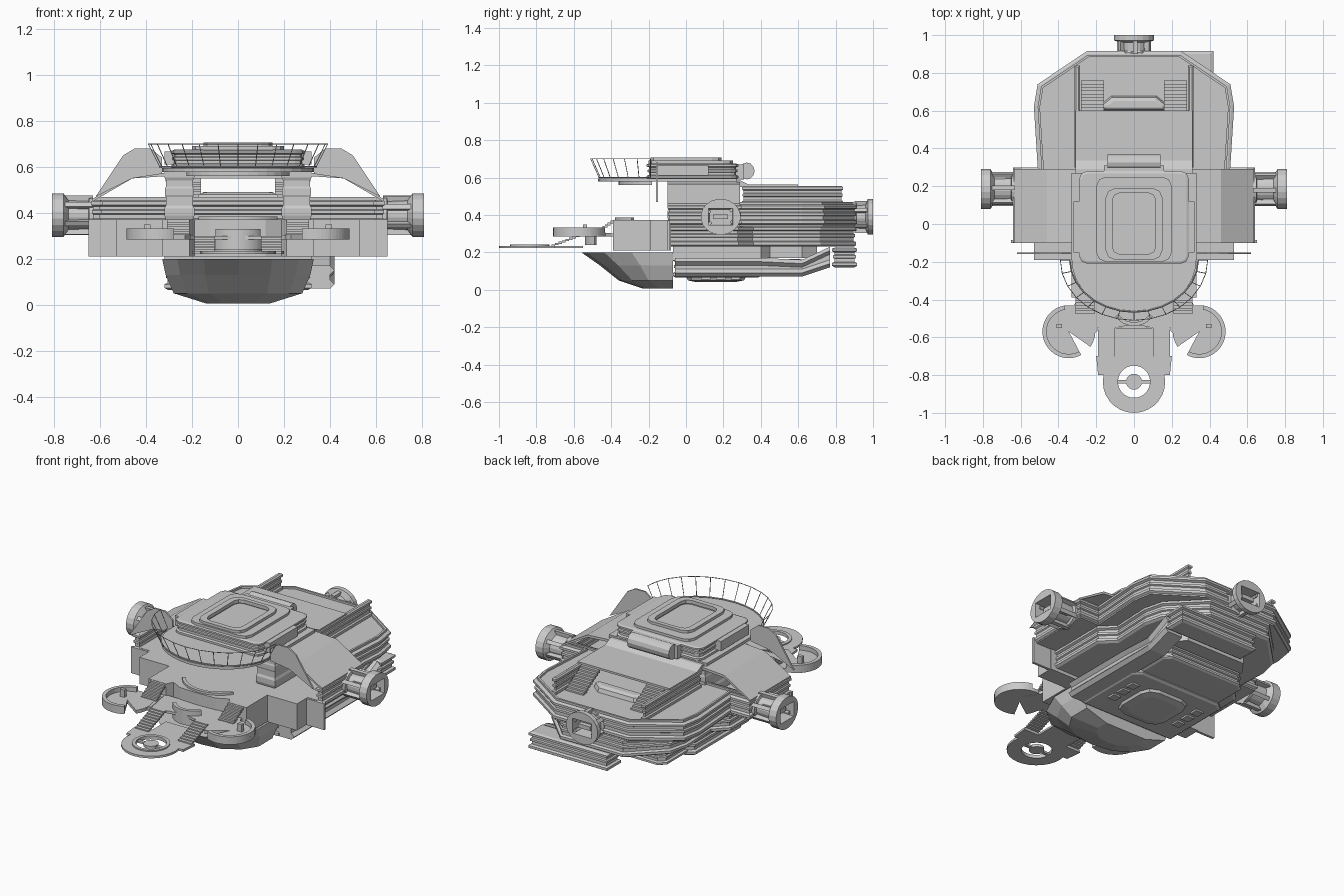
import bpy, bmesh
from math import sin, cos, pi, radians
from mathutils import Vector

if "Cube" in bpy.data.objects:
    bpy.data.objects.remove(bpy.data.objects["Cube"])

def mesh_obj(name, verts, faces):
    me = bpy.data.meshes.new(name)
    bm = bmesh.new()
    vs = [bm.verts.new(v) for v in verts]
    for f in faces:
        bm.faces.new([vs[i] for i in f])
    bmesh.ops.recalc_face_normals(bm, faces=bm.faces)
    bm.to_mesh(me)
    bm.free()
    ob = bpy.data.objects.new(name, me)
    bpy.context.collection.objects.link(ob)
    return ob

def loft(name, rings, caps=True, closed=False):
    n, m = len(rings[0]), len(rings)
    faces = []
    for k in range(m if closed else m - 1):
        a, b = k * n, (k + 1) % m * n
        faces += [(a + i, a + (i + 1) % n, b + (i + 1) % n, b + i) for i in range(n)]
    if caps and not closed:
        faces += [tuple(range(n))[::-1], tuple(range((m - 1) * n, m * n))]
    return mesh_obj(name, [v for r in rings for v in r], faces)

def both(half):
    """Mirror a right-hand outline (front to back) into a full loop."""
    return half + [(-x, y) for x, y in reversed(half) if abs(x) > 1e-6]

def inset(poly, d):
    out, n = [], len(poly)
    for i in range(n):
        p, q, r = (Vector(poly[(i + k) % n]) for k in (-1, 0, 1))
        a, b = (q - p).normalized(), (r - q).normalized()
        na, nb = Vector((-a.y, a.x)), Vector((-b.y, b.x))
        out.append(q + (na + nb) * d / (1 + na.dot(nb)))
    return out

def ribbed(name, poly, profile):
    """Wall with a moulded section: profile is a list of (inset, z)."""
    return loft(name, [[(p[0], p[1], z) for p in inset(poly, d)] for d, z in profile])

def prism(name, poly, z0, z1):
    return ribbed(name, poly, [(0, z0), (0, z1)])

def box(name, x0, x1, y0, y1, z0, z1):
    return prism(name, [(x0, y0), (x1, y0), (x1, y1), (x0, y1)], z0, z1)

def arc(name, c, r0, r1, z0, z1, a0=0, a1=360, n=28):
    full = a1 - a0 >= 360
    rings = []
    for i in range(n if full else n + 1):
        t = radians(a0 + (a1 - a0) * i / n)
        rings.append([(c[0] + r * cos(t), c[1] + r * sin(t), z)
                      for r, z in ((r0, z0), (r1, z0), (r1, z1), (r0, z1))])
    return loft(name, rings, closed=full)

def rrect(x, y0, y1, c):
    return both([(x - c, y0), (x - c * .3, y0 + c * .3), (x, y0 + c),
                 (x, y1 - c), (x - c * .3, y1 - c * .3), (x - c, y1)])

def frame(name, outer, inner, z0, z1):
    loft(name, [[(*p, z) for p in poly] for poly, z in
                ((outer, z0), (outer, z1), (inner, z1), (inner, z0))], closed=True)

def stairs(name, x0, x1, y0, z0, y1, z1, n=7):
    dy, dz = (y1 - y0) / n, (z1 - z0) / n
    for i in range(n):
        ya, yb = sorted((y0 + i * dy, y0 + (i + 1) * dy))
        box(name, x0, x1, ya, yb, z0 + (i - .6) * dz, z0 + (i + 1) * dz)

def ribs(z0, z1, d=.014):
    h = z1 - z0
    return [(d, z0), (0, z0 + .08 * h), (0, z0 + .22 * h), (d, z0 + .28 * h), (d, z0 + .44 * h),
            (d * .4, z0 + .48 * h), (d * .4, z0 + .6 * h), (d, z0 + .64 * h), (d, z0 + .76 * h),
            (0, z0 + .82 * h), (0, z0 + .94 * h), (d, z1)]

# Main hull: inset lower storey, wider upper storey that is open to the front
ribbed("hull_lower", both([(.50, -.10), (.50, .28), (.42, .36), (.43, .60), (.40, .72), (.21, .91)]),
       ribs(.23, .34))
back = [(.51, .30), (.53, .62), (.51, .74), (.25, .915)]
hull = both([(.64, -.10), (.64, .30)] + back)
prism("hull_floor", inset(hull, .012), .338, .372)
upper = both([(.59, .20), (.64, .20), (.64, .30)] + back)
ribbed("hull_upper", upper, ribs(.345, .455))
ribbed("deck_rim", inset(both([(.60, .22), (.64, .22), (.64, .30)] + back), .02),
       [(0, .45), (0, .468), (.012, .468), (.012, .456)])
for s in (-1, 1):
    x0, x1 = sorted((s * .59, s * .64))
    ribbed("hull_side_wall", [(x0, -.10), (x1, -.10), (x1, .22), (x0, .22)], ribs(.345, .455, .010))
    # Thin front wing walls
    x0, x1 = sorted((s * .52, s * .65))
    box("wing_wall", x0, x1, -.10, -.085, .21, .37)

# Front platform
platform = both([(0, -.39), (.12, -.385), (.19, -.35), (.21, -.39), (.33, -.39), (.33, -.19),
                 (.53, -.19), (.53, -.08)])
prism("front_platform", platform, .21, .372)
arc("platform_parapet", (0, -.17), .19, .21, .37, .385, 215, 325)

# Faceted bow under the platform, with the lower deck behind it
def bow_ring(w, front, z, back=-.07):
    return [(w * x, back + (front - back) * t, z) for x, t in
            ((-1, 0), (-1, .45), (-.8, .75), (-.45, .95), (0, 1), (.45, .95), (.8, .75), (1, .45), (1, 0))]
loft("bow", [bow_ring(.33, -.56, .20), bow_ring(.315, -.46, .13),
             bow_ring(.28, -.36, .05), bow_ring(.14, -.23, .006)])
lower = both([(.32, -.07), (.32, .40), (.26, .45), (.26, .62), (.20, .70)])
ribbed("lower_deck", both([(.32, -.07), (.32, .36), (.27, .40)]), ribs(.065, .175))
ribbed("lower_deck_rear", both([(.28, .38), (.28, .58), (.24, .62)]), ribs(.08, .165, .012))
prism("lower_deck_roof", lower, .17, .235)
ribbed("keel_blister", rrect(.16, .0, .32, .08), [(0, .07), (.01, .05), (.05, .042)])
for s in (-1, 1):
    for y in (.08, .16, .24):
        box("keel_vent", s * .23 - .025, s * .23 + .025, y, y + .05, .055, .07)

# Off-side lower corridor, climbing to a rear gallery
def section(y, z0, z1):
    return [(x, y, z) for x, z in ((.30, z0), (.40, z0), (.42, z0 + .02), (.40, z0 + .04),
                                   (.40, z1 - .04), (.42, z1 - .02), (.40, z1), (.30, z1))]
loft("lower_corridor", [section(-.06, .07, .17), section(.40, .07, .17), section(.62, .07, .16),
                        section(.77, .12, .23)])
ribbed("rear_gallery", [(-.11, .78), (.42, .78), (.42, .915), (-.11, .915)], ribs(.12, .225))

# Landing level in front of the platform
prism("landing", both([(0, -.53), (.10, -.55), (.19, -.55), (.24, -.50), (.30, -.44), (.30, -.38)]), .285, .30)
arc("landing_parapet", (0, -.42), .10, .12, .24, .33, 215, 325)
for s in (-1, 1):
    stairs("platform_stairs", s * .26 - .05, s * .26 + .05, -.49, .30, -.39, .37)
    stairs("bridge_stairs", s * .145 - .045, s * .145 + .045, -.72, .235, -.55, .30, 9)
    # Round side pads
    def ang(a, b):
        return (a, b) if s > 0 else (180 - b, 180 - a)
    c = (s * .345, -.57)
    arc("side_pad", c, .002, .14, .285, .305, *ang(-118, 215))
    arc("side_pad_rim", c, .118, .14, .285, .332, *ang(-118, 80))
    box("side_pad_console", c[0] + s * .05 - .015, c[0] + s * .05 + .015, -.55, -.53, .305, .35)
    neck = [(s * x, y) for x, y in ((.19, -.56), (.25, -.63), (.36, -.50), (.30, -.40), (.22, -.40))]
    prism("side_pad_neck", neck if s > 0 else neck[::-1], .284, .303)
    prism("front_pad_shoulder", [(s * x, y) for x, y in
          ((.085, -.80), (.19, -.80), (.20, -.70), (.09, -.70))][::s], .222, .235)

# Front ring pad
arc("front_pad", (0, -.835), .085, .165, .222, .235)
arc("front_pad_ring", (0, -.835), .085, .105, .235, .242)
arc("front_pad_hub", (0, -.835), .002, .042, .222, .238)
box("front_pad_crossbar", -.09, .09, -.845, -.825, .222, .234)
box("front_pad_tongue", -.10, .10, -.735, -.55, .222, .234)

# Docking ports on both sides and the stern: flared tube, open slot, struts
def port(name, origin, axis, length):
    ax = Vector(axis)
    side = Vector((0, 0, 1)).cross(ax)
    def ring(d, r, n=20, w=None, h=None):
        out = []
        for i in range(n):
            t = 2 * pi * (i + .5) / n
            u, v = r * cos(t), r * sin(t) * .9
            if w:
                u, v = max(-w, min(w, 2 * u)), max(-h, min(h, 2 * v))
            out.append(Vector(origin) + ax * d * length + side * u + Vector((0, 0, v)))
        return out
    loft(name, [ring(0, .085), ring(.1, .085), ring(.12, .068), ring(.6, .072), ring(.72, .107),
                ring(1, .107), ring(1, .09, 20, .065, .045), ring(.3, .09, 20, .06, .04)])
    box_ring = ring(.5, .06, 20, .04, .012)
    loft(name + "_hatch", [box_ring, [v + ax * length * .3 for v in box_ring]])
    for k in range(6):
        p = [ring(d, r, 48)[k * 8 + j] for d, r, j in
             ((.0, .06, 3), (.0, .06, 5), (.0, .095, 5), (.0, .095, 3))]
        loft(name + "_strut", [p, [v + ax * length * .85 for v in p]])
for s in (-1, 1):
    port("side_port", (s * .63, .185, .39), (s, 0, 0), .18)
port("stern_port", (0, .90, .39), (0, 1, 0), .10)

# Pillars, sloping shoulder roofs and front fins
for s in (-1, 1):
    x0, x1 = sorted((s * .19, s * .32))
    ribbed("pillar", [(x0, -.10), (x1, -.10), (x1, .27), (x0, .27)], ribs(.37, .595, .006))
    def slab(y0, y1, pts, name):
        loft(name, [[(s * x, y, z) for x, z in pts] for y in (y0, y1)])
    slab(-.10, .29, [(.31, .575), (.46, .565), (.635, .46), (.635, .448), (.46, .55), (.31, .56)], "shoulder_roof")
    slab(-.16, -.15, [(.33, .57), (.33, .64), (.38, .68), (.45, .68), (.50, .65), (.62, .47), (.46, .55)], "shoulder_fin")
    # Rear court side walls and steps
    x0, x1 = sorted((s * .285, s * .315))
    ribbed("court_wall", [(x0, .30), (x1, .30), (x1, .84), (x0, .84)], ribs(.45, .555, .008))
    stairs("court_stairs", s * .22 - .06, s * .22 + .06, .76, .455, .60, .55, 9)

# Rear court roof, floor and console
box("court_roof", -.31, .31, .26, .60, .55, .562)
loft("court_roof_lip", [[(x, .27, .585), (x, .29, .585), (x, .34, .56), (x, .27, .56)] for x in (-.31, .31)])
ribbed("court_console", both([(.18, .60), (.18, .63), (.12, .68)]), [(0, .45), (.01, .48), (.03, .49)])

# Upper canopy with flared railing
def canopy(rx, ry, n=16):
    return [(rx * cos(t), -.19 + ry * sin(t)) for t in (pi + pi * i / n for i in range(n + 1))]
prism("canopy", canopy(.33, .28) + [(.33, .27), (-.33, .27)], .578, .595)
prism("canopy_soffit", [(x * .75, y * .9 - .01) for x, y in canopy(.30, .2)], .56, .58)
top, low = canopy(.39, .32, 14), canopy(.34, .275, 14)
def wire(name, pts, r):
    cu = bpy.data.curves.new(name, 'CURVE')
    cu.dimensions, cu.bevel_depth, cu.bevel_resolution = '3D', r, 1
    sp = cu.splines.new('POLY')
    sp.points.add(len(pts) - 1)
    for q, p in zip(sp.points, pts):
        q.co = (*p, 1)
    bpy.context.collection.objects.link(bpy.data.objects.new(name, cu))
wire("railing_top", [(*p, .70) for p in top], .002)
wire("railing_base", [(*p, .60) for p in low], .004)
for p, q in zip(top, low):
    wire("railing_post", [(*q, .60), (*p, .70)], .002)

# Upper deck: ribbed ring, framed skylight and rear tube
ribbed("upper_deck", rrect(.29, -.21, .28, .04), ribs(.59, .675, .012))
frame("skylight_collar", rrect(.20, -.20, .25, .05), rrect(.125, -.17, .18, .04), .67, .69)
frame("skylight_frame", rrect(.15, -.19, .19, .05), rrect(.115, -.16, .165, .04), .685, .706)
for s in (-1, 1):
    box("upper_deck_block", s * .26 - .06, s * .26 + .06, -.15, .12, .61, .668)
loft("rear_tube", [[(x, .325 + .042 * cos(t), .635 + .045 * sin(t)) for t in (pi * i / 6 for i in range(12))]
                   for x in (-.14, .14)])
box("rear_tube_mount", -.16, .16, .26, .31, .59, .67)
